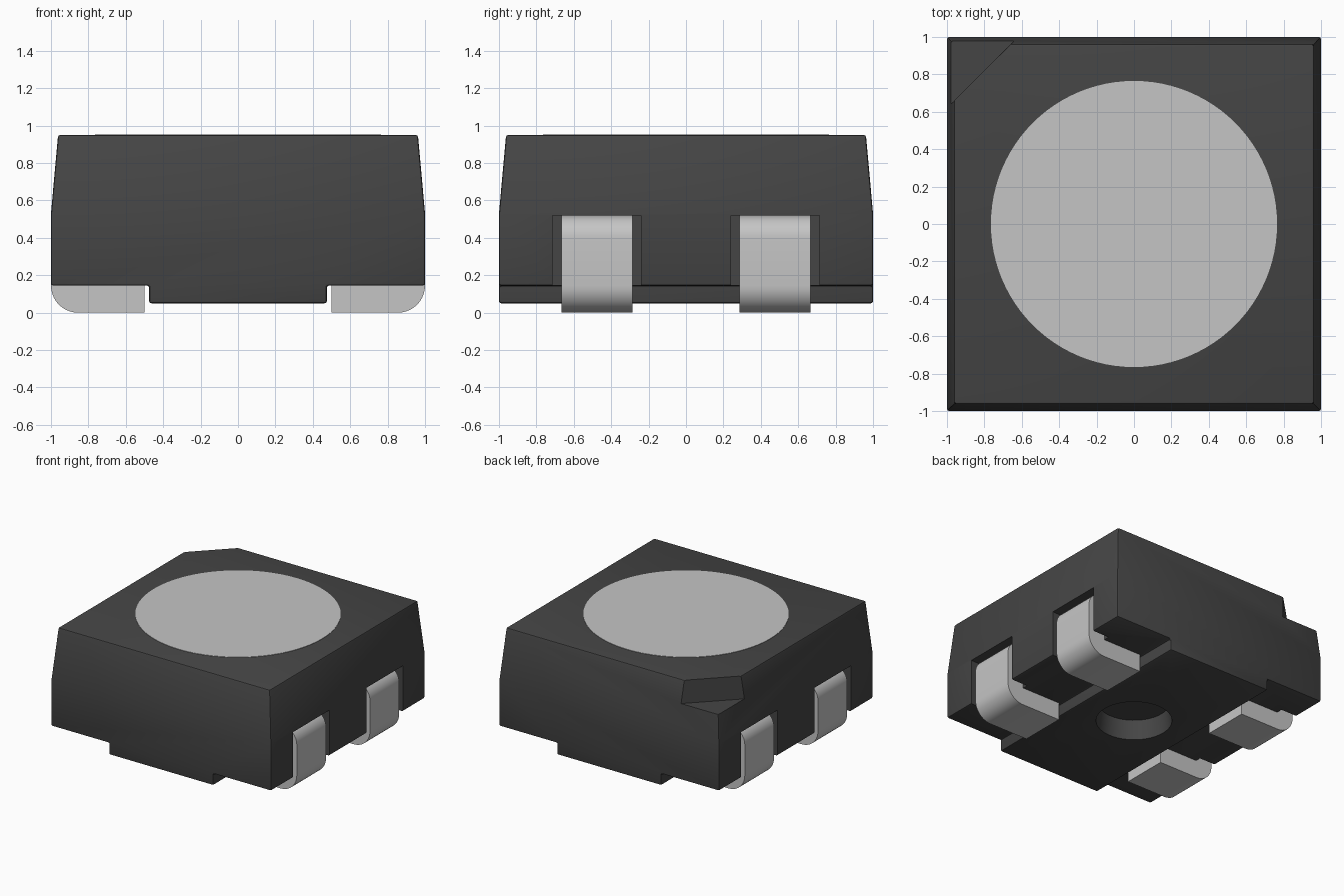
import bpy, bmesh, math
from mathutils import Vector

if "Cube" in bpy.data.objects:
    bpy.data.objects.remove(bpy.data.objects["Cube"], do_unlink=True)


def material(name, value):
    m = bpy.data.materials.new(name)
    m.use_nodes = True
    colour = (value, value, value, 1)
    m.diffuse_color = colour
    m.node_tree.nodes["Principled BSDF"].inputs["Base Color"].default_value = colour
    return m


DARK = material("dark_plastic", 0.06)
LIGHT = material("light_grey", 0.56)


def finish(name, bm, mat):
    bmesh.ops.recalc_face_normals(bm, faces=bm.faces)
    mesh = bpy.data.meshes.new(name)
    bm.to_mesh(mesh)
    bm.free()
    ob = bpy.data.objects.new(name, mesh)
    bpy.context.collection.objects.link(ob)
    mesh.materials.append(mat)
    return ob


def prism(points, extrude):
    """Closed outline pushed along a vector."""
    bm = bmesh.new()
    face = bm.faces.new([bm.verts.new(p) for p in points])
    res = bmesh.ops.extrude_face_region(bm, geom=[face])
    verts = [g for g in res["geom"] if isinstance(g, bmesh.types.BMVert)]
    bmesh.ops.translate(bm, verts=verts, vec=Vector(extrude))
    return bm


def arc(cx, cz, r, start, end, n=10):
    return [(cx + r * math.cos(math.radians(start + (end - start) * i / n)),
             cz + r * math.sin(math.radians(start + (end - start) * i / n)))
            for i in range(n + 1)]


def activate(ob):
    bpy.ops.object.select_all(action='DESELECT')
    bpy.context.view_layer.objects.active = ob
    ob.select_set(True)


def cut(ob, bm):
    cutter = finish("cutter", bm, DARK)
    cutter.hide_render = True
    activate(ob)
    mod = ob.modifiers.new("cut", 'BOOLEAN')
    mod.operation = 'DIFFERENCE'
    mod.solver = 'EXACT'
    mod.object = cutter
    bpy.ops.object.modifier_apply(modifier=mod.name)
    bpy.data.objects.remove(cutter, do_unlink=True)


def smooth(ob):
    activate(ob)
    bpy.ops.object.shade_smooth_by_angle(angle=math.radians(30))


# Housing: stepped underside, straight lower walls, tapered upper walls
half = [(0.475, 0.05), (0.475, 0.145), (1, 0.145), (1, 0.95)]
outline = half + [(-x, z) for x, z in reversed(half)]
bm = prism([(x, -1, z) for x, z in outline], (0, 2, 0))
bmesh.ops.bisect_plane(bm, geom=bm.verts[:] + bm.edges[:] + bm.faces[:],
                       plane_co=(0, 0, 0.53), plane_no=(0, 0, 1))
for v in bm.verts:
    if v.co.z > 0.9:
        v.co.x *= 0.962
        v.co.y *= 0.962
housing = finish("housing", bm, DARK)
activate(housing)
bev = housing.modifiers.new("soft_edges", 'BEVEL')
bev.width = 0.012
bev.segments = 2
bev.limit_method = 'ANGLE'
bev.angle_limit = math.radians(30)
bpy.ops.object.modifier_apply(modifier=bev.name)

# Side slots for the four terminals
for sx in (-1, 1):
    for sy in (-1, 1):
        corners = [(0.85, 0.1), (1.1, 0.1), (1.1, 0.52), (0.85, 0.52)]
        cut(housing, prism([(sx * x, sy * 0.24, z) for x, z in corners],
                           (0, sy * 0.475, 0)))

# Corner marker notch at the back
cut(housing, prism([(-1.1, 0.52, 0.76), (-0.52, 1.1, 0.76), (-1.1, 1.1, 0.76)],
                   (0, 0, 0.4)))

# Round recess in the underside
bm = bmesh.new()
bmesh.ops.create_cone(bm, cap_ends=True, segments=48, radius1=0.29, radius2=0.27,
                      depth=0.2)
bmesh.ops.translate(bm, verts=bm.verts, vec=(0, 0, 0.11))
cut(housing, bm)
smooth(housing)

# Round light window on the top
bm = bmesh.new()
bmesh.ops.create_cone(bm, cap_ends=True, segments=96, radius1=0.765, radius2=0.765,
                      depth=0.006)
bmesh.ops.translate(bm, verts=bm.verts, vec=(0, 0, 0.95))
smooth(finish("light_window", bm, LIGHT))

# Four bent metal terminals
profile = ([(0.5, 0)] + arc(0.855, 0.145, 0.145, -90, 0)
           + arc(0.88, 0.399, 0.12, 0, 90)
           + [(0.85, 0.519), (0.85, 0.146), (0.5, 0.146)])
for sx, side in ((-1, "right"), (1, "left")):
    for sy, end in ((-1, "front"), (1, "back")):
        bm = prism([(sx * x, sy * 0.285, z) for x, z in profile], (0, sy * 0.38, 0))
        smooth(finish(f"terminal_{end}_{side}", bm, LIGHT))
